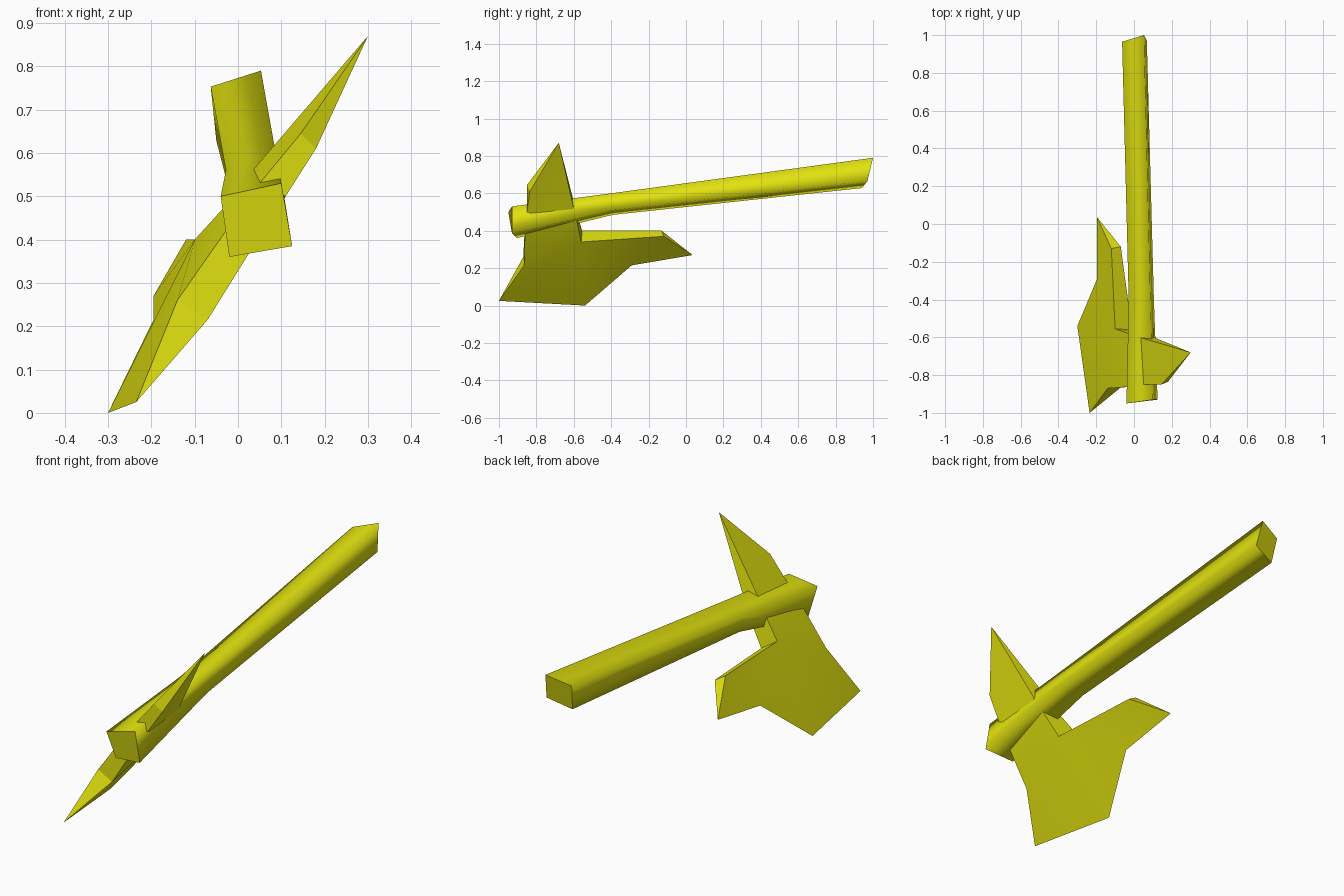
import bpy
import bmesh
import math

if "Cube" in bpy.data.objects:
    bpy.data.objects.remove(bpy.data.objects["Cube"])

yellow = bpy.data.materials.new("yellow")
yellow.diffuse_color = (0.76, 0.76, 0.005, 1)
yellow.use_nodes = True
yellow.node_tree.nodes["Principled BSDF"].inputs["Base Color"].default_value = yellow.diffuse_color


def build(name, verts, faces):
    """Closed mesh from a few corner points, with outward normals."""
    bm = bmesh.new()
    vs = [bm.verts.new(v) for v in verts]
    for f in faces:
        bm.faces.new([vs[i] for i in f])
    bmesh.ops.recalc_face_normals(bm, faces=bm.faces)
    mesh = bpy.data.meshes.new(name)
    bm.to_mesh(mesh)
    bm.free()
    mesh.materials.append(yellow)
    obj = bpy.data.objects.new(name, mesh)
    bpy.context.collection.objects.link(obj)
    return obj


def shade(obj, degrees):
    bpy.ops.object.select_all(action='DESELECT')
    obj.select_set(True)
    bpy.context.view_layer.objects.active = obj
    bpy.ops.object.shade_smooth_by_angle(angle=math.radians(degrees))


def plate(name, left, right, panels):
    """Two matching outlines joined around the rim; None in right shares the left point."""
    verts, n = list(left), len(left)
    other = []
    for i, p in enumerate(right):
        if p is None:
            other.append(i)
        else:
            other.append(len(verts))
            verts.append(p)
    faces = [list(p) for p in panels]
    faces += [[other[i] for i in reversed(p)] for p in panels]
    for i in range(n):
        j = (i + 1) % n
        rim = list(dict.fromkeys([i, j, other[j], other[i]]))
        if len(rim) > 2:
            faces.append(rim)
    obj = build(name, verts, faces)
    shade(obj, 25)
    return obj


# Handle: four-sided bar with a slight bend underneath
# ring order: top left, top right, bottom right, bottom left
rings = [
    [(-0.04, -0.95, 0.50), (0.10, -0.93, 0.53), (0.125, -0.93, 0.385), (-0.02, -0.905, 0.36)],
    [(-0.028, -0.40, 0.56), (0.087, -0.40, 0.60), (0.105, -0.39, 0.51), (-0.013, -0.39, 0.485)],
    [(-0.063, 0.965, 0.753), (0.053, 1.0, 0.79), (0.068, 0.97, 0.665), (-0.05, 0.94, 0.628)],
]
faces = [[0, 1, 2, 3], [8, 9, 10, 11]]
for r in (0, 4):
    for k in range(4):
        m = (k + 1) % 4
        faces.append([r + k, r + m, r + 4 + m, r + 4 + k])
handle = build("handle", [p for ring in rings for p in ring], faces)
shade(handle, 180)
# crisp end caps
for f in list(handle.data.polygons)[:2]:
    f.use_smooth = False
for e in handle.data.edges:
    a, b = (v // 4 for v in e.vertices)
    if a == b and a != 1:
        e.use_edge_sharp = True

# Bearded blade: thick at the handle, sharp along the cutting edge
blade_left = [
    (-0.235, -1.0, 0.025), (-0.30, -0.54, 0.0), (-0.195, -0.29, 0.215),
    (-0.195, 0.035, 0.27), (-0.12, -0.13, 0.40), (-0.10, -0.555, 0.40),
    (0.0, -0.59, 0.51), (0.0, -0.86, 0.46), (-0.14, -0.87, 0.26),
]
blade_right = [
    None, None, None, None, (-0.07, -0.12, 0.37), (-0.01, -0.56, 0.34),
    (0.07, -0.585, 0.46), (0.07, -0.86, 0.44), (-0.07, -0.865, 0.215),
]
plate("blade", blade_left, blade_right,
      [[7, 6, 5, 8], [8, 5, 1, 0], [5, 2, 1], [5, 4, 3, 2]])

# Back spike: wedge tapering to one point
spike_left = [
    (0.30, -0.68, 0.87), (0.145, -0.85, 0.645), (0.05, -0.85, 0.53),
    (0.03, -0.73, 0.47), (0.03, -0.60, 0.555),
]
spike_right = [
    None, (0.18, -0.835, 0.61), (0.11, -0.85, 0.50),
    (0.09, -0.73, 0.46), (0.105, -0.60, 0.52),
]
plate("spike", spike_left, spike_right, [[0, 1, 2, 4], [2, 3, 4]])
